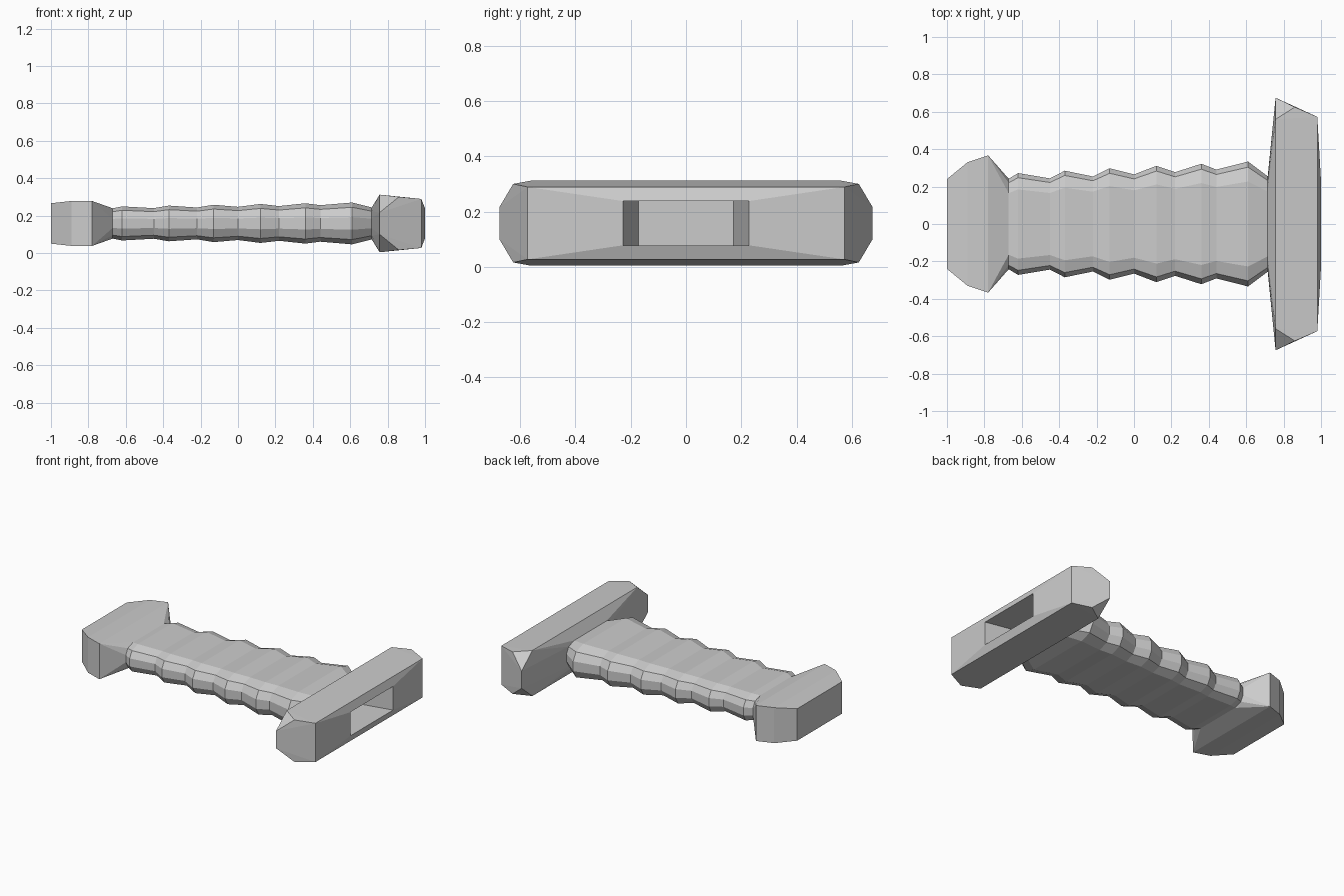
import bpy, bmesh
from mathutils import Vector

if "Cube" in bpy.data.objects:
    bpy.data.objects.remove(bpy.data.objects["Cube"])

ZC = 0.158          # centre height of the whole hilt
ASPECT = 0.335      # grip half height / half width


def ring(x, w):
    """Faceted oval grip section, 12 points."""
    h = w * ASPECT
    q = [(1.0, 0.3), (0.91, 0.77), (0.68, 1.0)]
    half = q + [(-a, b) for a, b in reversed(q)]
    full = half + [(-a, -b) for a, b in half]
    return [Vector((x, a * w, ZC + b * h)) for a, b in full]


def mirrored(points):
    """Mirror (x, half y, half z) points into all four quadrants."""
    return [Vector((x, sy * y, ZC + sz * z))
            for x, y, z in points for sy in (1, -1) for sz in (1, -1)]


def finish(bm, name):
    bmesh.ops.recalc_face_normals(bm, faces=bm.faces)
    mesh = bpy.data.meshes.new(name)
    bm.to_mesh(mesh)
    bm.free()
    obj = bpy.data.objects.new(name, mesh)
    bpy.context.collection.objects.link(obj)
    return obj


def hull(points, neck_x):
    """Convex solid, left open where it joins the grip."""
    bm = bmesh.new()
    for p in points:
        bm.verts.new(p)
    res = bmesh.ops.convex_hull(bm, input=bm.verts)
    loose = [v for v in bm.verts if not v.link_faces]
    bmesh.ops.delete(bm, geom=loose, context='VERTS')
    bmesh.ops.dissolve_limit(bm, angle_limit=0.01, verts=bm.verts, edges=bm.edges)
    neck = [f for f in bm.faces if all(abs(v.co.x - neck_x) < 1e-4 for v in f.verts)]
    bmesh.ops.delete(bm, geom=neck, context='FACES_ONLY')
    return bm


# Grip: lofted rings, ridges growing toward the guard
profile = [(-0.67, 0.242), (-0.62, 0.272), (-0.45, 0.244), (-0.37, 0.285),
           (-0.22, 0.254), (-0.13, 0.298), (0.0, 0.265), (0.12, 0.311),
           (0.22, 0.277), (0.36, 0.322), (0.44, 0.291), (0.61, 0.334),
           (0.715, 0.255)]
bm = bmesh.new()
loops = [[bm.verts.new(p) for p in ring(x, w)] for x, w in profile]
for a, b in zip(loops, loops[1:]):
    for i in range(len(a)):
        j = (i + 1) % len(a)
        bm.faces.new((a[i], a[j], b[j], b[i]))
finish(bm, "grip")

# Pommel: faceted block tapering into the grip
pommel = mirrored([(-1.0, 0.24, 0.108), (-0.89, 0.33, 0.12), (-0.78, 0.367, 0.12)])
finish(hull(pommel + ring(-0.67, 0.242), -0.67), "pommel")

# Guard: wide bevelled bar with a raised front rim
guard = mirrored([(0.757, 0.56, 0.154), (0.757, 0.675, 0.058),
                  (0.86, 0.625, 0.142), (0.98, 0.573, 0.131),
                  (1.0, 0.228, 0.08)])
bm = hull(guard + ring(0.715, 0.255), 0.715)

# Blade slot: push the front rim face inward, narrowing with depth
front = [f for f in bm.faces if all(v.co.x > 0.999 for v in f.verts)]
new = bmesh.ops.extrude_face_region(bm, geom=front)
bmesh.ops.delete(bm, geom=[f for f in front if f.is_valid], context='FACES_ONLY')
for v in new["geom"]:
    if isinstance(v, bmesh.types.BMVert):
        v.co.x -= 0.28
        v.co.y *= 0.75
finish(bm, "guard")
